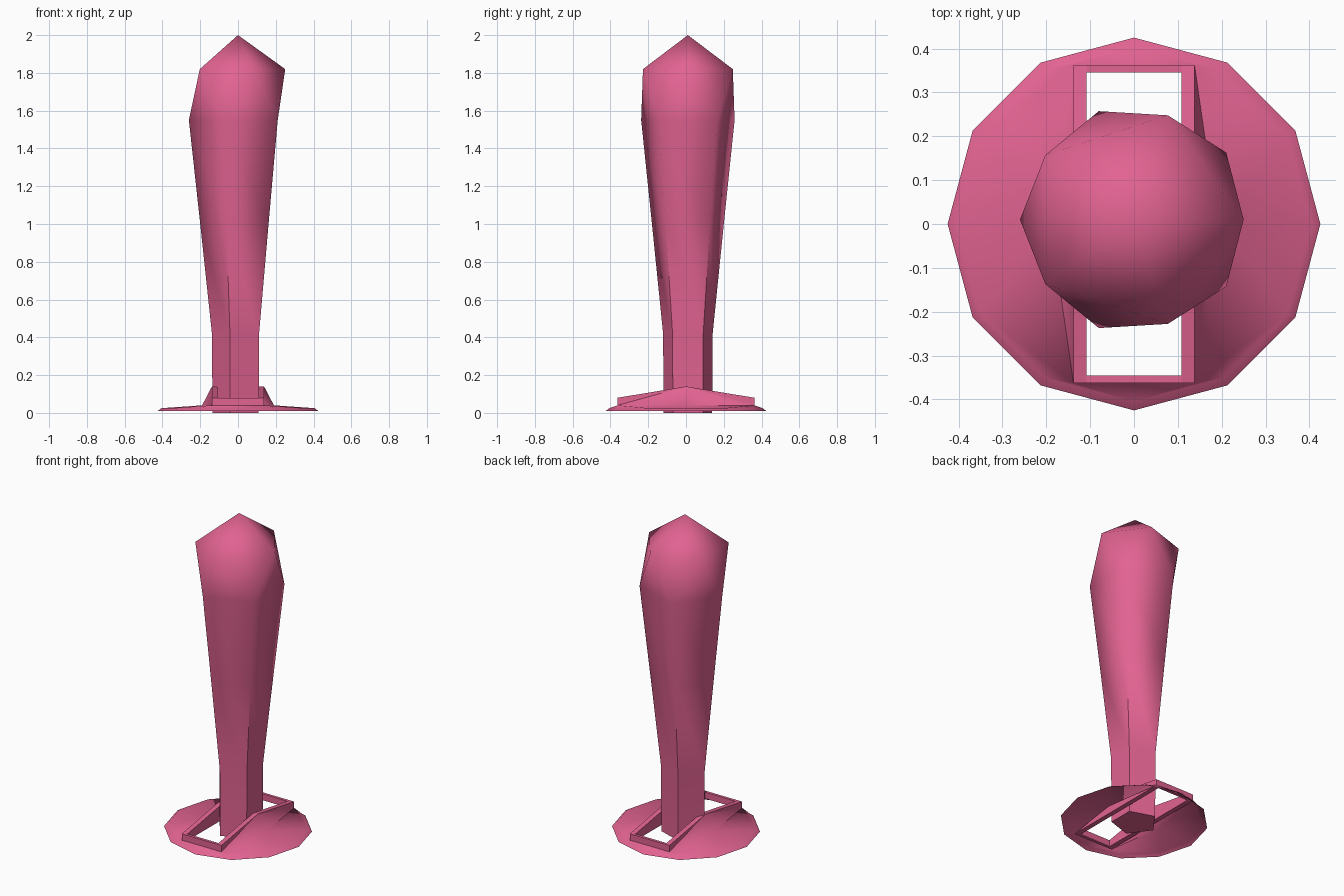
import bpy, bmesh, math

cube = bpy.data.objects.get("Cube")
if cube:
    bpy.data.objects.remove(cube, do_unlink=True)

pink = bpy.data.materials.new("rose_pink")
pink.use_nodes = True
pink.diffuse_color = (0.76, 0.125, 0.285, 1)
pink.node_tree.nodes["Principled BSDF"].inputs["Base Color"].default_value = pink.diffuse_color


def finish(bm, name, smooth, keep_sharp=None):
    """Turn a bmesh into a named object, with sharp edges chosen by a rule."""
    bm.normal_update()
    for f in bm.faces:
        f.smooth = smooth
    if keep_sharp:
        for e in bm.edges:
            e.smooth = not keep_sharp(e)
    me = bpy.data.meshes.new(name)
    bm.to_mesh(me)
    bm.free()
    me.materials.append(pink)
    ob = bpy.data.objects.new(name, me)
    bpy.context.collection.objects.link(ob)
    return ob


def ring(bm, sides, radius, z, turn=0.0, y=0.0):
    return [bm.verts.new((radius * math.cos(turn + i * math.tau / sides),
                          y + radius * math.sin(turn + i * math.tau / sides), z))
            for i in range(sides)]


# Stick: faceted dome head over a tapering five-sided shaft
bm = bmesh.new()
SY = 0.01
half = math.pi / 5
tip = bm.verts.new((0, SY, 2.0))
crown = ring(bm, 5, 0.25, 1.82, 0, SY)
shaft = [ring(bm, 5, r, z, half, SY)
         for r, z in ((0.26, 1.55), (0.2, 1.0), (0.138, 0.42), (0.135, 0))]
for i in range(5):
    j = (i + 1) % 5
    bm.faces.new((tip, crown[i], crown[j]))
    bm.faces.new((crown[i], shaft[0][i], crown[j]))
    bm.faces.new((crown[j], shaft[0][i], shaft[0][j]))
    for a, b in zip(shaft, shaft[1:]):
        bm.faces.new((a[i], b[i], b[j], a[j]))
bm.faces.new(list(reversed(shaft[-1])))
finish(bm, "stick", True,
       lambda e: max(v.co.z for v in e.verts) < 1.01
       and (abs(e.verts[0].co.z - e.verts[1].co.z) > 0.1 or e.verts[0].co.z < 0.01))

# Frame: two peaked long bars joined by two low end bars
FX, FY, IX, IY = 0.138, 0.363, 0.108, 0.345
LOW, END, PEAK = 0.04, 0.08, 0.14
bm = bmesh.new()


def prism(points):
    """Solid between two matching outlines."""
    a, b = [[bm.verts.new(p) for p in side] for side in points]
    n = len(a)
    bm.faces.new(a)
    bm.faces.new(list(reversed(b)))
    for i in range(n):
        j = (i + 1) % n
        bm.faces.new((a[j], a[i], b[i], b[j]))


bar = ((-FY, LOW), (FY, LOW), (FY, END), (0, PEAK), (-FY, END))
for s in (-1, 1):
    prism([[(s * x, y, z) for y, z in bar] for x in (IX, FX)])
    prism([[(x, s * y, z) for y, z in ((IY, LOW), (FY, LOW), (FY, END), (IY, END))]
           for x in (-IX, IX)])
bmesh.ops.recalc_face_normals(bm, faces=bm.faces)
finish(bm, "frame", False)

# Base: open twelve-sided plate with a skirt rising to each side of the frame
bm = bmesh.new()
rim = ring(bm, 12, 0.425, 0.01)
lip = ring(bm, 12, 0.405, 0.025)
for i in range(12):
    j = (i + 1) % 12
    bm.faces.new((rim[i], rim[j], lip[j], lip[i]))
foot, corner = {}, {}
for sx in (1, -1):
    foot[sx] = bm.verts.new((sx * 0.19, 0, LOW))
    peak = bm.verts.new((sx * FX, 0, PEAK))
    for sy in (1, -1):
        c = corner[sx, sy] = bm.verts.new((sx * FX, sy * FY, LOW))
        top = bm.verts.new((sx * FX, sy * FY, END))
        # lip vertices of this quarter, from the side to the end
        start = 0 if sx > 0 else 6
        q = [lip[(start + sx * sy * k) % 12] for k in range(4)]
        m = foot[sx]
        tris = [(m, q[0], q[1]), (m, q[1], c), (c, q[1], q[2]), (c, q[2], q[3]),
                (m, c, peak), (c, top, peak)]
        for t in tris:
            bm.faces.new(t if sx * sy > 0 else t[::-1])
for sy in (1, -1):
    end = (corner[1, sy], lip[3 if sy > 0 else 9], corner[-1, sy])
    bm.faces.new(end if sy > 0 else end[::-1])


def crease(e):
    # the skirt foot is creased on two opposite quarters and blended on the others
    mid = (e.verts[0].co + e.verts[1].co) / 2
    joins_foot = any(v in foot.values() for v in e.verts) and \
        any(v in corner.values() for v in e.verts)
    return joins_foot and mid.x * mid.y > 0


bm.normal_update()
finish(bm, "base_plate", True, crease)
